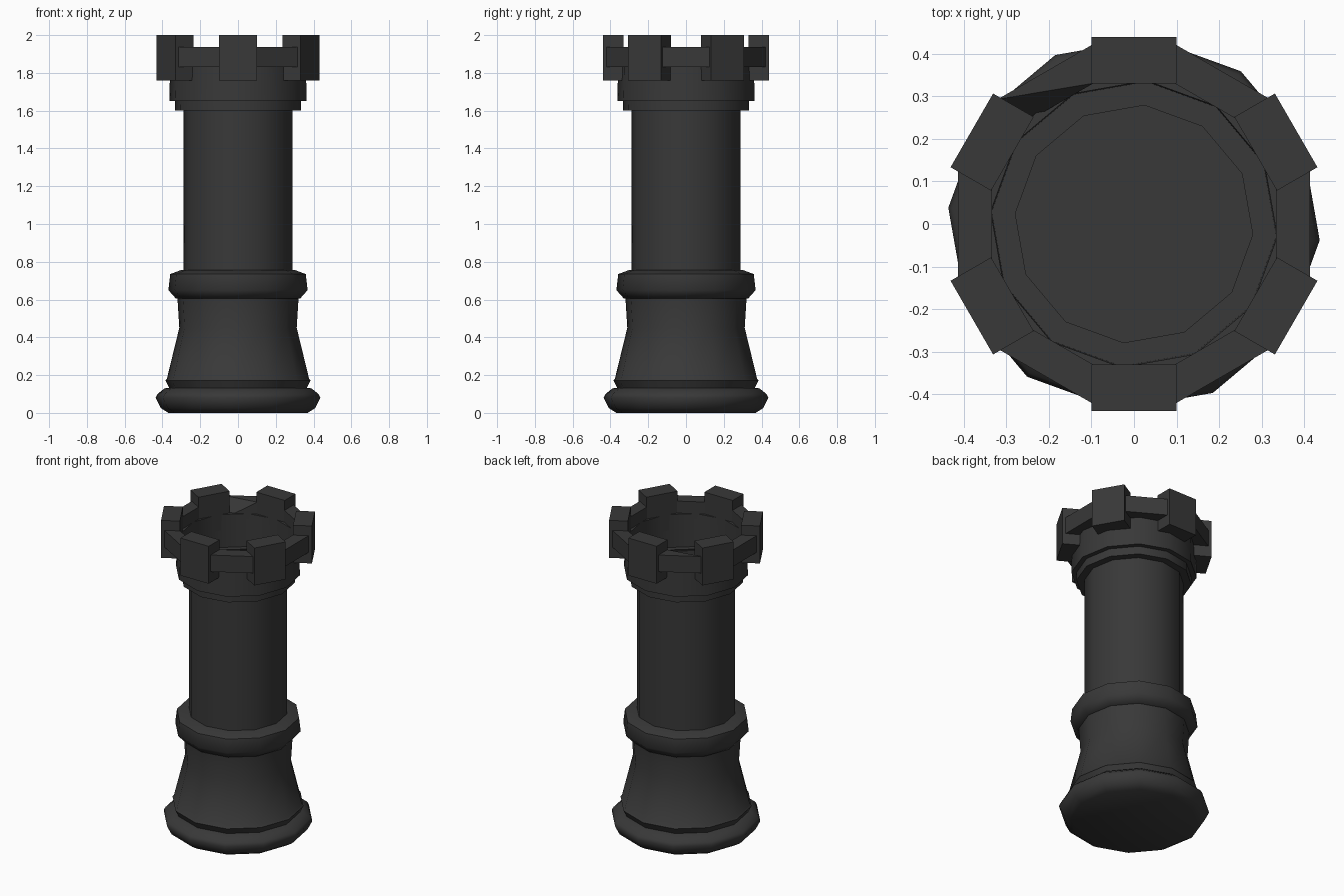
import bpy, bmesh, math

if "Cube" in bpy.data.objects:
    bpy.data.objects.remove(bpy.data.objects["Cube"])

dark = bpy.data.materials.new("charcoal_grey")
dark.diffuse_color = (0.04, 0.04, 0.04, 1)
dark.use_nodes = True
dark.node_tree.nodes["Principled BSDF"].inputs["Base Color"].default_value = dark.diffuse_color

SIDES = 12
OFFSET = math.radians(-5)


def add_object(name, bm, smooth_angle=None):
    bmesh.ops.recalc_face_normals(bm, faces=bm.faces)
    mesh = bpy.data.meshes.new(name)
    bm.to_mesh(mesh)
    bm.free()
    mesh.materials.append(dark)
    if smooth_angle:
        for p in mesh.polygons:
            p.use_smooth = True
        mesh.set_sharp_from_angle(angle=math.radians(smooth_angle))
    obj = bpy.data.objects.new(name, mesh)
    bpy.context.collection.objects.link(obj)
    return obj


def lathe(name, profile, smooth_angle):
    """Turn (radius, z) points around z; radius 0 closes with a flat cap."""
    bm = bmesh.new()
    rings = []
    for r, z in profile:
        if r == 0:
            rings.append(None)
            continue
        rings.append([bm.verts.new((r * math.cos(OFFSET + i * math.tau / SIDES),
                                    r * math.sin(OFFSET + i * math.tau / SIDES), z))
                      for i in range(SIDES)])
    for a, b in zip(rings, rings[1:]):
        if a is None or b is None:
            bm.faces.new(a or b)
            continue
        for i in range(SIDES):
            j = (i + 1) % SIDES
            bm.faces.new((a[i], a[j], b[j], b[i]))
    return add_object(name, bm, smooth_angle)


def block(name, angle, r0, w0, r1, w1, z0, z1, dropped=None):
    """Trapezoid block pointing outward at an angle; w are half widths."""
    bm = bmesh.new()
    a = math.radians(angle)
    c, s = math.cos(a), math.sin(a)
    plan = [(r0, -w0), (r1, -w1), (r1, w1), (r0, w0)]
    low = [bm.verts.new((r * c - t * s, r * s + t * c, z0)) for r, t in plan]
    top = [bm.verts.new((r * c - t * s, r * s + t * c, z1)) for r, t in plan]
    if dropped:
        top[3].co.z = dropped
    bm.faces.new(low[::-1])
    if dropped:
        bm.faces.new(top[:3])
        bm.faces.new((top[0], top[2], top[3]))
    else:
        bm.faces.new(top)
    for i in range(4):
        j = (i + 1) % 4
        bm.faces.new((low[i], low[j], top[j], top[i]))
    return add_object(name, bm)


# Rounded foot
lathe("foot", [(0, 0), (0.37, 0), (0.41, 0.025), (0.438, 0.08), (0.428, 0.1),
               (0.39, 0.13), (0.35, 0.135)], 65)

# Flared lower body with its small lip
lathe("lower_body", [(0.365, 0.13), (0.386, 0.172), (0.378, 0.18), (0.312, 0.45),
                     (0.322, 0.61)], 50)

# Ring around the middle
lathe("middle_ring", [(0.30, 0.605), (0.33, 0.605), (0.37, 0.65), (0.36, 0.735),
                      (0.30, 0.757), (0.28, 0.757)], 50)

# Straight shaft
lathe("shaft", [(0.29, 0.75), (0.29, 1.655)], 50)

# Hollow collar with inner wall and floor
lathe("collar", [(0.28, 1.65), (0.365, 1.65), (0.36, 1.86), (0.338, 1.86),
                 (0.335, 1.6), (0, 1.6)], 50)

# Battlements: tall blocks alternating with low wall pieces
for k in range(6):
    block(f"battlement_{k + 1}", 30 + 60 * k, 0.33, 0.1, 0.44, 0.1, 1.76, 2.0)
    block(f"low_wall_{k + 1}", 60 * k, 0.334, 0.083, 0.414, 0.131, 1.83, 1.937,
          dropped=1.84 if k == 2 else None)
